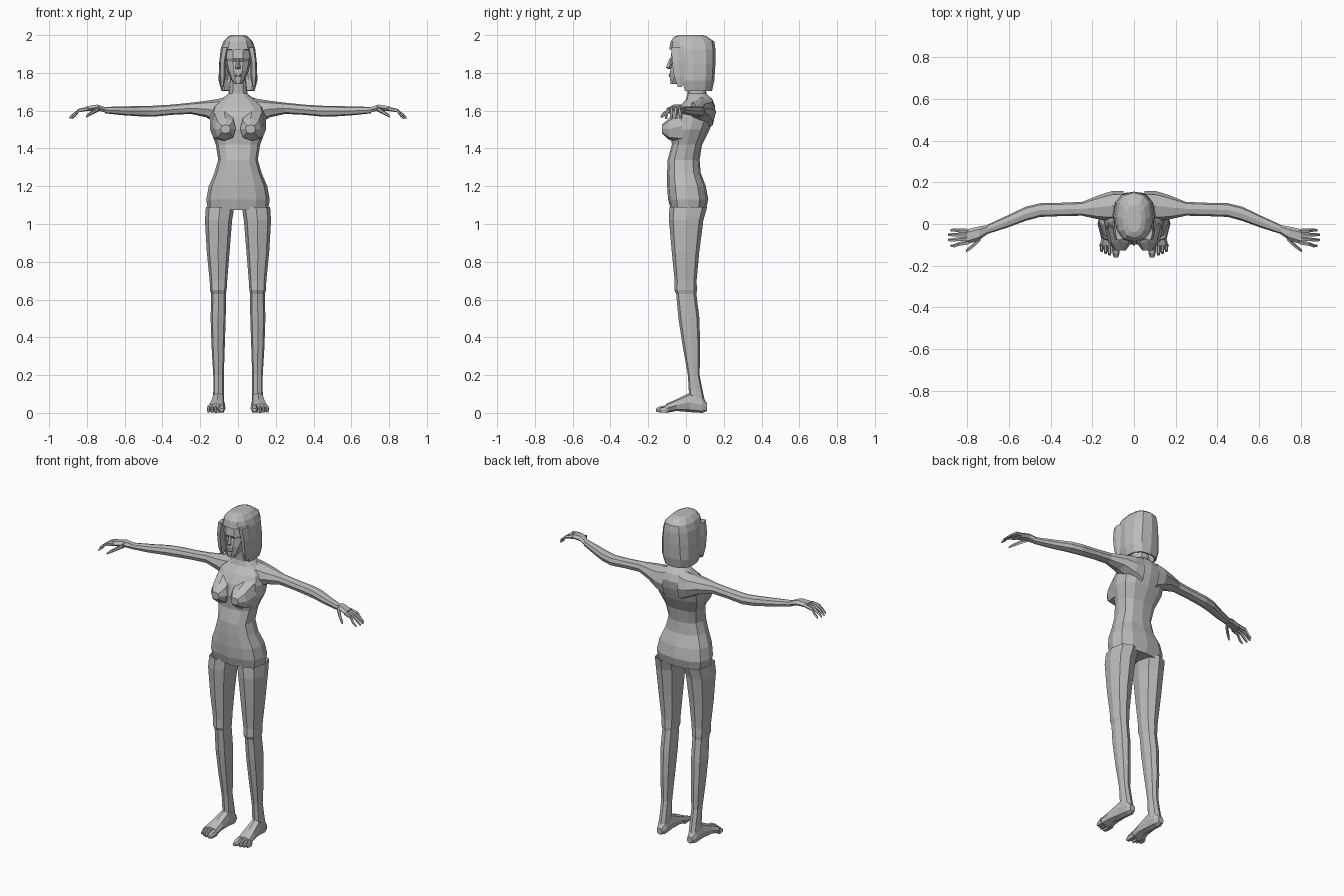
import bpy, bmesh, math

grey = bpy.data.materials.new("plain grey")
grey.diffuse_color = (0.5, 0.5, 0.5, 1)


def bend(v, p):
    return math.copysign(abs(v) ** p, v)


def loft(name, axis, rings, n=8, caps=(True, True), mirror=False, p=0.8, cut=None, thick=0):
    """Skin rounded rings (position, a0, a1, b0, b1) along an axis."""
    bm = bmesh.new()
    loops = []
    for t, a0, a1, b0, b1 in rings:
        loop = []
        for i in range(n):
            w = 2 * math.pi * i / n
            a = (a0 + a1) / 2 + (a1 - a0) / 2 * bend(round(math.cos(w), 6), p)
            b = (b0 + b1) / 2 + (b1 - b0) / 2 * bend(round(math.sin(w), 6), p)
            co = {'x': (t, a, b), 'y': (a, t, b), 'z': (a, b, t)}[axis]
            loop.append(bm.verts.new(co))
        loops.append(loop)
    for lo, hi in zip(loops, loops[1:]):
        for i in range(n):
            j = (i + 1) % n
            bm.faces.new((lo[i], lo[j], hi[j], hi[i]))
    if caps[0]:
        bm.faces.new(loops[0][::-1])
    if caps[1]:
        bm.faces.new(loops[-1])
    bmesh.ops.recalc_face_normals(bm, faces=bm.faces)
    if axis == 'y' and not all(caps) or axis == 'x' and not all(caps):
        # open tubes: make sure the sides point outwards
        f = bm.faces[0] if hasattr(bm.faces, "ensure_lookup_table") and not bm.faces.ensure_lookup_table() else None
        mid = sum((v.co for v in loops[0] + loops[1]), loops[0][0].co * 0) / (2 * n)
        if f.normal.dot(f.calc_center_median() - mid) < 0:
            bmesh.ops.reverse_faces(bm, faces=bm.faces)
    if cut:
        gone = [f for f in bm.faces if cut(f.calc_center_median())]
        bmesh.ops.delete(bm, geom=gone, context='FACES')
    mesh = bpy.data.meshes.new(name)
    bm.to_mesh(mesh)
    bm.free()
    mesh.materials.append(grey)
    ob = bpy.data.objects.new(name, mesh)
    bpy.context.collection.objects.link(ob)
    if thick:
        m = ob.modifiers.new("thickness", 'SOLIDIFY')
        m.thickness = thick
    if mirror:
        ob.modifiers.new("mirror", 'MIRROR')
    return ob


def sym(*rows):
    return [(z, -w, w, f, b) for z, w, f, b in rows]


# torso and neck
loft("torso", 'z', sym(
    (1.075, .160, -.080, .105), (1.13, .168, -.095, .118), (1.20, .155, -.100, .105),
    (1.27, .125, -.100, .078), (1.34, .105, -.097, .072), (1.42, .117, -.075, .085),
    (1.50, .148, -.082, .125), (1.57, .150, -.065, .148), (1.62, .135, -.035, .155),
    (1.66, .088, .000, .140), (1.69, .050, .008, .108), (1.77, .042, .000, .100)),
    n=12, caps=(True, False))

# bust
loft("bust", 'y', [(-.02, .012, .140, 1.43, 1.61), (-.09, .012, .122, 1.445, 1.56),
                   (-.127, .040, .092, 1.48, 1.525)], caps=(False, True), mirror=True)

# legs
loft("leg", 'z', [
    (1.09, .020, .170, -.088, .112), (1.02, .031, .175, -.090, .092),
    (.85, .045, .165, -.075, .070), (.70, .057, .150, -.060, .056),
    (.65, .060, .148, -.062, .058), (.63, .064, .142, -.052, .055),
    (.50, .065, .145, -.040, .071), (.35, .070, .140, -.017, .075),
    (.20, .075, .131, .010, .072), (.11, .074, .131, .015, .090),
    (.05, .074, .134, .012, .103)], caps=(False, False), mirror=True)

# feet and toes
loft("foot", 'y', [
    (.112, .085, .122, .010, .050), (.085, .073, .135, .0, .085),
    (.020, .073, .138, .004, .108), (-.050, .068, .152, .010, .072),
    (-.105, .067, .165, .0, .048)], mirror=True)
loft("big_toe", 'y', [(-.095, .067, .108, .0, .045), (-.140, .069, .104, .0, .036),
                      (-.160, .076, .098, .006, .024)], n=6, mirror=True)
for i in range(3):
    x, tip = .108 + i * .019, -.152 + i * .009
    loft("small_toe", 'y', [(-.095, x, x + .019, .0, .04), (tip + .012, x + .001, x + .018, .0, .030),
                            (tip, x + .004, x + .015, .004, .018)], n=6, mirror=True)

# shoulders and arms
loft("arm", 'x', [
    (.050, .020, .158, 1.50, 1.678), (.105, .015, .158, 1.53, 1.662), (.170, .022, .138, 1.565, 1.652),
    (.250, .040, .106, 1.583, 1.642), (.350, .038, .102, 1.578, 1.632),
    (.450, .034, .100, 1.568, 1.626), (.520, .015, .083, 1.570, 1.625),
    (.610, -.018, .040, 1.576, 1.622), (.705, -.048, -.004, 1.586, 1.620)],
    caps=(False, False), mirror=True)

# palms, fingers and thumbs
loft("palm", 'x', [(.700, -.046, -.005, 1.588, 1.619), (.745, -.078, -.012, 1.600, 1.634),
                   (.805, -.098, -.026, 1.595, 1.624)], n=6, mirror=True)


def finger(name, points, radii):
    loft(name, 'x', [(x, y - r, y + r, z - r, z + r) for (x, y, z), r in zip(points, radii)],
         n=5, mirror=True, p=1)


for y0, y1, tip in ((-.034, -.030, .880), (-.052, -.052, .893), (-.071, -.077, .893), (-.089, -.105, .882)):
    finger("finger", [(.795, y0, 1.610), (.842, (y0 + y1) / 2, 1.601), (tip - .02, y1, 1.577),
                      (tip, y1, 1.560)], (.011, .010, .009, .006))
finger("thumb", [(.735, -.066, 1.612), (.765, -.098, 1.594), (.792, -.120, 1.578),
                 (.806, -.130, 1.567)], (.016, .012, .010, .006))

# head
loft("head", 'z', sym(
    (1.742, .020, -.082, -.045), (1.765, .038, -.087, .040), (1.81, .056, -.087, .080),
    (1.86, .068, -.076, .100), (1.875, .071, -.086, .110), (1.93, .070, -.078, .110),
    (1.965, .055, -.050, .090)), n=10)
loft("nose", 'z', sym((1.820, .013, -.092, -.080), (1.828, .014, -.106, -.070),
                      (1.875, .007, -.088, -.070)), n=4, p=1)
loft("lips", 'z', sym((1.778, .012, -.089, -.075), (1.787, .020, -.093, -.075),
                      (1.797, .012, -.090, -.075)), n=6)

# hair: a shell with the face opening removed
loft("hair", 'z', sym(
    (1.705, .088, -.045, .138), (1.76, .103, -.066, .150), (1.85, .100, -.078, .156),
    (1.925, .092, -.088, .156), (1.965, .078, -.082, .150), (1.99, .055, -.064, .115),
    (2.00, .035, -.040, .090)), n=12, caps=(False, True), thick=.012,
    cut=lambda c: c.z < 1.92 and c.y < -.015 and abs(c.x) < .075)

# front locks hanging beside the face
loft("front_lock", 'z', [(1.725, .076, .092, -.045, -.020), (1.78, .066, .100, -.066, .000),
                         (1.86, .066, .099, -.078, .000), (1.935, .050, .090, -.082, .000)],
     n=6, mirror=True)
